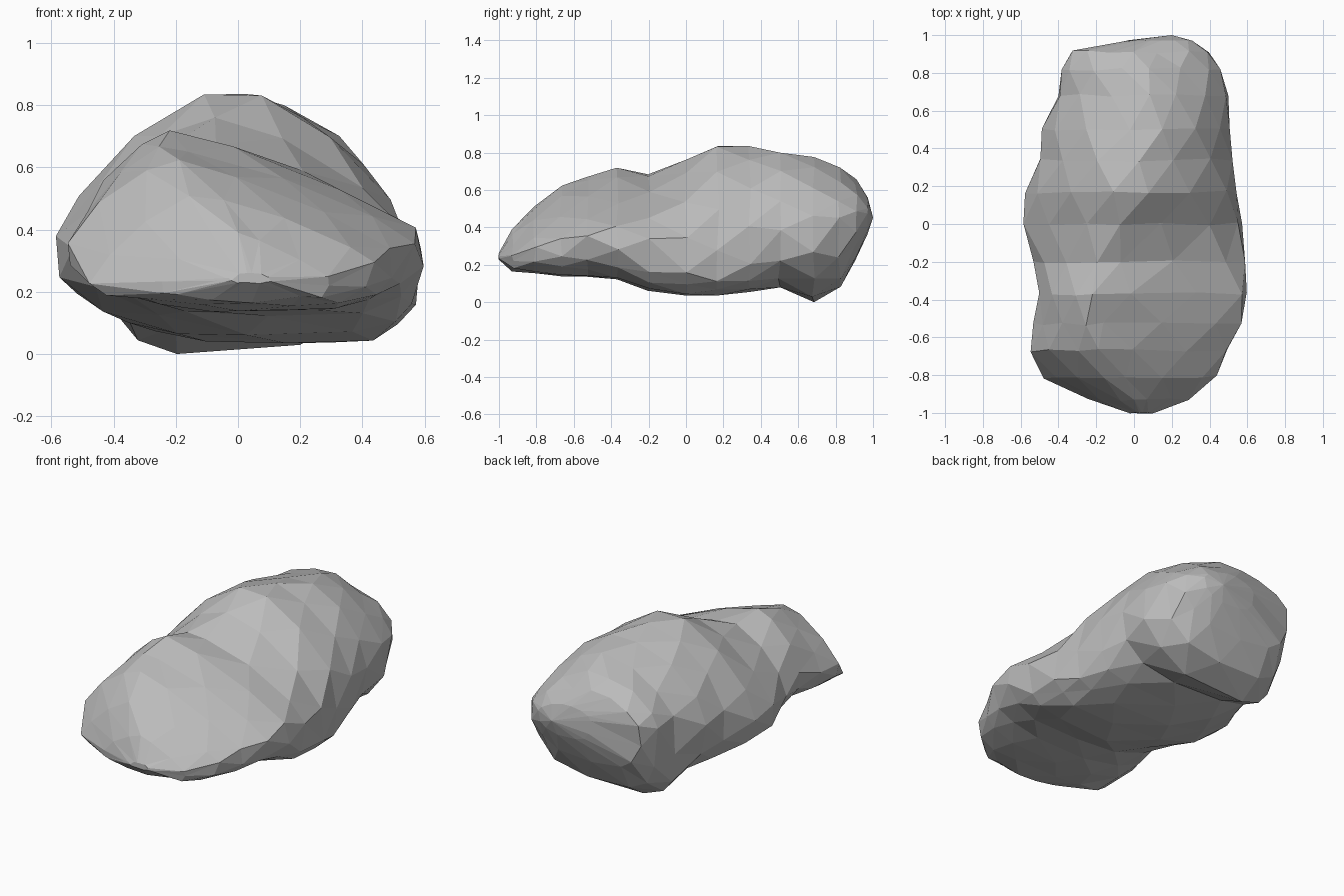
import bpy
import bmesh
import math
import random
from mathutils import Vector

default_cube = bpy.data.objects.get("Cube")
if default_cube:
    bpy.data.objects.remove(default_cube, do_unlink=True)

random.seed(4)
SIDES = 14

# Cross-sections from front to back:
# y, left side x, right side x, side height at each, crest x, crest z, base x, base z
SECTIONS = [
    (-1.0, -.03, .11, .24, .24, .04, .26, .04, .225),
    (-.93, -.25, .3, .21, .24, .0, .39, .05, .17),
    (-.81, -.47, .44, .23, .29, -.1, .51, .0, .15),
    (-.67, -.56, .51, .32, .32, -.18, .62, .0, .14),
    (-.53, -.53, .56, .35, .36, -.22, .67, .05, .135),
    (-.37, -.51, .6, .37, .38, -.22, .71, .1, .12),
    (-.2, -.53, .585, .34, .34, -.15, .69, .2, .06),
    (.0, -.6, .57, .31, .27, -.08, .75, .15, .035),
    (.17, -.57, .55, .33, .28, -.03, .84, .05, .03),
    (.34, -.51, .53, .37, .32, .02, .825, .0, .045),
    (.5, -.48, .51, .41, .38, .08, .81, -.05, .08),
    (.68, -.41, .505, .45, .41, .08, .77, -.19, .005),
    (.82, -.38, .46, .48, .44, .02, .72, -.1, .07),
    (.91, -.33, .4, .5, .46, .0, .66, .0, .22),
    (.97, -.04, .31, .5, .47, .12, .56, .12, .36),
]

# Corner shape up to a given y: low is boxy, one is round, high is a straight slope.
# y limit, then left top, right top, left base, right base
CORNERS = [
    (-.3, 1.35, 1.63, .95, .62),
    (-.1, 1.35, 1.5, .97, .52),
    (.1, 1.35, 1.3, .97, .5),
    (.25, 1.25, 1.18, .9, .5),
    (.4, 1.12, 1.18, .75, .55),
    (.6, 1.08, 1.25, .67, .7),
    (1, 1.1, 1.35, .65, .72),
]


def power(value, exponent):
    return math.copysign(abs(value) ** exponent, value)


def corner_shape(y, right, top):
    row = next(row for row in CORNERS if y <= row[0])
    left_top, right_top, left_base, right_base = row[1:]
    if top:
        return right_top if right else left_top
    return right_base if right else left_base


def section_point(section, angle, jitter):
    """Place one corner of a lopsided, rounded cross-section."""
    y, left, right, left_z, right_z, crest_x, crest_z, base_x, base_z = section
    across, up = math.cos(angle), math.sin(angle)
    shape = corner_shape(y, across > 0, up > 0)
    across, up = power(across, shape), power(up, shape)
    side_x, side_z = (right, right_z) if across > 0 else (left, left_z)
    pole_x, pole_z = (crest_x, crest_z) if up > 0 else (base_x, base_z)
    # Slide from the crest or base line out to the side point
    x = pole_x + (side_x - pole_x) * abs(across)
    z = side_z + (pole_z - side_z) * abs(up)
    wobble = Vector([random.uniform(-jitter, jitter) for axis in "xyz"])
    return Vector((x, y, z)) + wobble


# One grey stone colour
stone = bpy.data.materials.new("grey stone")
stone.use_nodes = True
stone_grey = (.5, .5, .5, 1)
stone.diffuse_color = stone_grey
stone.node_tree.nodes["Principled BSDF"].inputs["Base Color"].default_value = stone_grey

# Boulder body: rings with staggered corners, joined by triangles
bm = bmesh.new()
rings = []
for index, section in enumerate(SECTIONS):
    at_end = index in (0, len(SECTIONS) - 1)
    jitter = .003 if at_end else .009
    offset = .5 * (index % 2)
    rings.append([
        bm.verts.new(section_point(section, math.tau * (i + offset) / SIDES, jitter))
        for i in range(SIDES)
    ])

for index, (near, far) in enumerate(zip(rings, rings[1:])):
    for i in range(SIDES):
        j = (i + 1) % SIDES
        if index % 2:
            bm.faces.new((near[i], far[j], far[i]))
            bm.faces.new((near[i], near[j], far[j]))
        else:
            bm.faces.new((near[i], near[j], far[i]))
            bm.faces.new((near[j], far[j], far[i]))

# Close the blunt front edge and the pointed back end
bm.faces.new(rings[0])
tip = bm.verts.new((.2, 1, .45))
for i in range(SIDES):
    bm.faces.new((rings[-1][i], rings[-1][(i + 1) % SIDES], tip))

bmesh.ops.remove_doubles(bm, verts=bm.verts[:], dist=.012)
bmesh.ops.recalc_face_normals(bm, faces=bm.faces[:])

mesh = bpy.data.meshes.new("boulder")
bm.to_mesh(mesh)
bm.free()
mesh.materials.append(stone)
mesh.shade_flat()
boulder = bpy.data.objects.new("boulder", mesh)
bpy.context.scene.collection.objects.link(boulder)

# Rest the lowest corner on the ground
boulder.location.z = -min(vert.co.z for vert in mesh.vertices)
